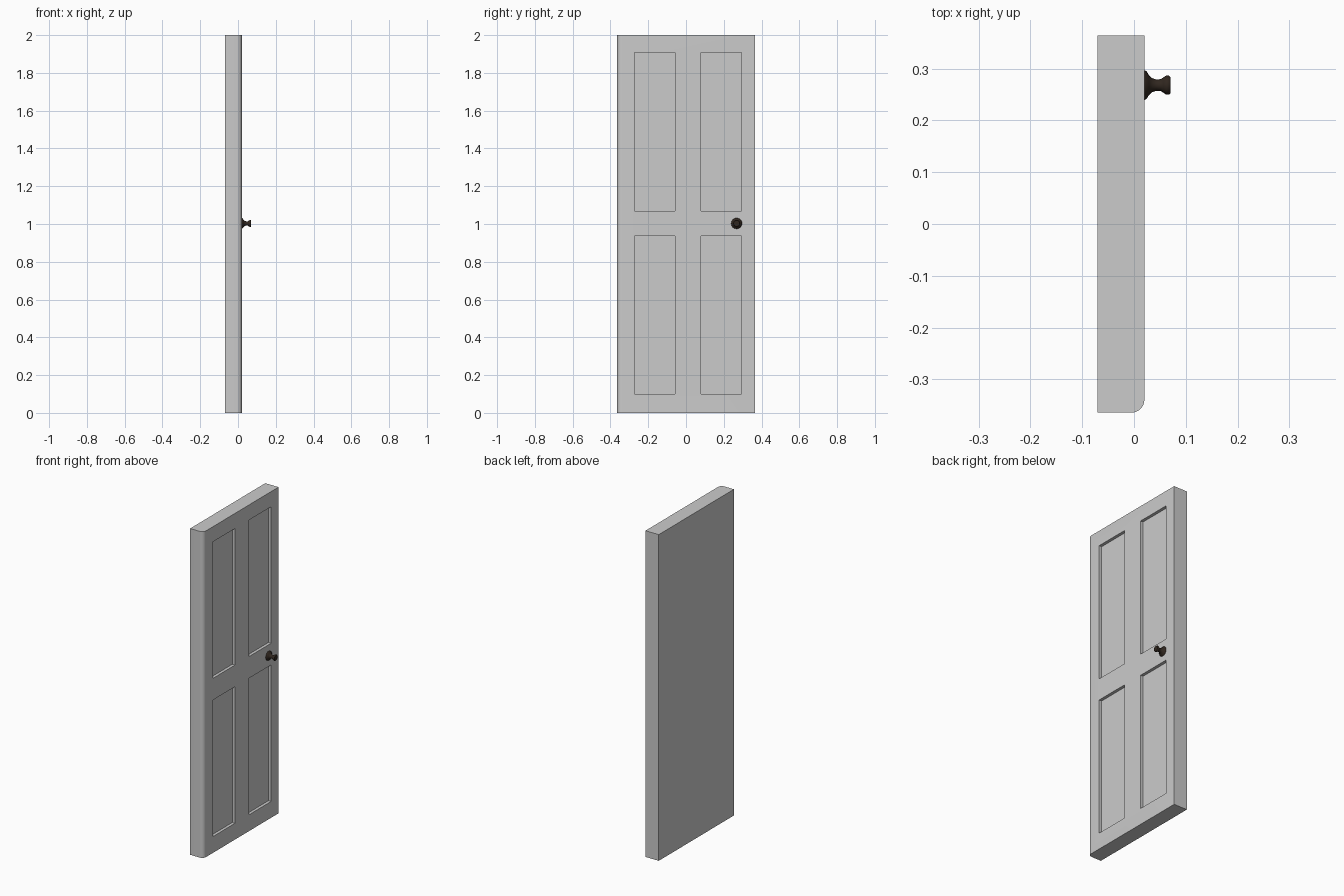
import bpy, bmesh, math

if "Cube" in bpy.data.objects:
    bpy.data.objects.remove(bpy.data.objects["Cube"])

W, X0, X1, H = 0.364, -0.07, 0.02, 2.0   # half width, back, face, height
R = 0.025                                # rounded vertical edge


def make_object(name, bm):
    bmesh.ops.recalc_face_normals(bm, faces=bm.faces)
    mesh = bpy.data.meshes.new(name)
    bm.to_mesh(mesh)
    bm.free()
    obj = bpy.data.objects.new(name, mesh)
    bpy.context.collection.objects.link(obj)
    return obj


def smooth(obj, angle):
    bpy.ops.object.select_all(action='DESELECT')
    obj.select_set(True)
    bpy.context.view_layer.objects.active = obj
    bpy.ops.object.shade_smooth_by_angle(angle=math.radians(angle))


# Door slab: plan outline with one rounded corner, extruded upwards
outline = [(X1, W), (X0, W), (X0, -W)]
for i in range(9):
    a = math.radians(-90 + 90 * i / 8)
    outline.append((X1 - R + R * math.cos(a), -W + R + R * math.sin(a)))
bm = bmesh.new()
base = bm.faces.new([bm.verts.new((x, y, 0)) for x, y in outline])
ext = bmesh.ops.extrude_face_region(bm, geom=[base])
top = [v for v in ext['geom'] if isinstance(v, bmesh.types.BMVert)]
bmesh.ops.translate(bm, verts=top, vec=(0, 0, H))
door = make_object("door_slab", bm)

# Four recessed panels, cut into the face
DEPTH = 0.018
bm = bmesh.new()
for y0, y1 in ((-0.272, -0.058), (0.079, 0.293)):
    for z0, z1 in ((0.10, 0.937), (1.07, 1.907)):
        box = bmesh.ops.create_cube(bm, size=1)['verts']
        bmesh.ops.scale(bm, verts=box, vec=(DEPTH * 2, y1 - y0, z1 - z0))
        bmesh.ops.translate(bm, verts=box,
                            vec=(X1, (y0 + y1) / 2, (z0 + z1) / 2))
cutter = make_object("panel_cutter", bm)
cut = door.modifiers.new("panels", 'BOOLEAN')
cut.operation = 'DIFFERENCE'
cut.solver = 'EXACT'
cut.object = cutter
bpy.context.view_layer.objects.active = door
bpy.ops.object.modifier_apply(modifier=cut.name)
bpy.data.objects.remove(cutter)
smooth(door, 30)

# Door knob: turned profile (x, radius) around the x axis
profile = [(0.02, 0.029), (0.024, 0.027), (0.029, 0.019), (0.035, 0.0135),
           (0.043, 0.011), (0.052, 0.0115), (0.057, 0.015), (0.062, 0.0185),
           (0.067, 0.0185), (0.07, 0.016)]
SIDES = 16
bm = bmesh.new()
rings = []
for x, r in profile:
    rings.append([bm.verts.new((x,
                                0.268 + r * math.cos(math.tau * k / SIDES),
                                1.003 + r * math.sin(math.tau * k / SIDES)))
                  for k in range(SIDES)])
for a, b in zip(rings, rings[1:]):
    for k in range(SIDES):
        n = (k + 1) % SIDES
        bm.faces.new((a[k], a[n], b[n], b[k]))
bm.faces.new(rings[0])
bm.faces.new(rings[-1])
knob = make_object("door_knob", bm)
smooth(knob, 40)
mat = bpy.data.materials.new("dark_bronze")
mat.diffuse_color = (0.03, 0.02, 0.014, 1)
mat.use_nodes = True
mat.node_tree.nodes["Principled BSDF"].inputs["Base Color"].default_value = mat.diffuse_color
knob.data.materials.append(mat)
